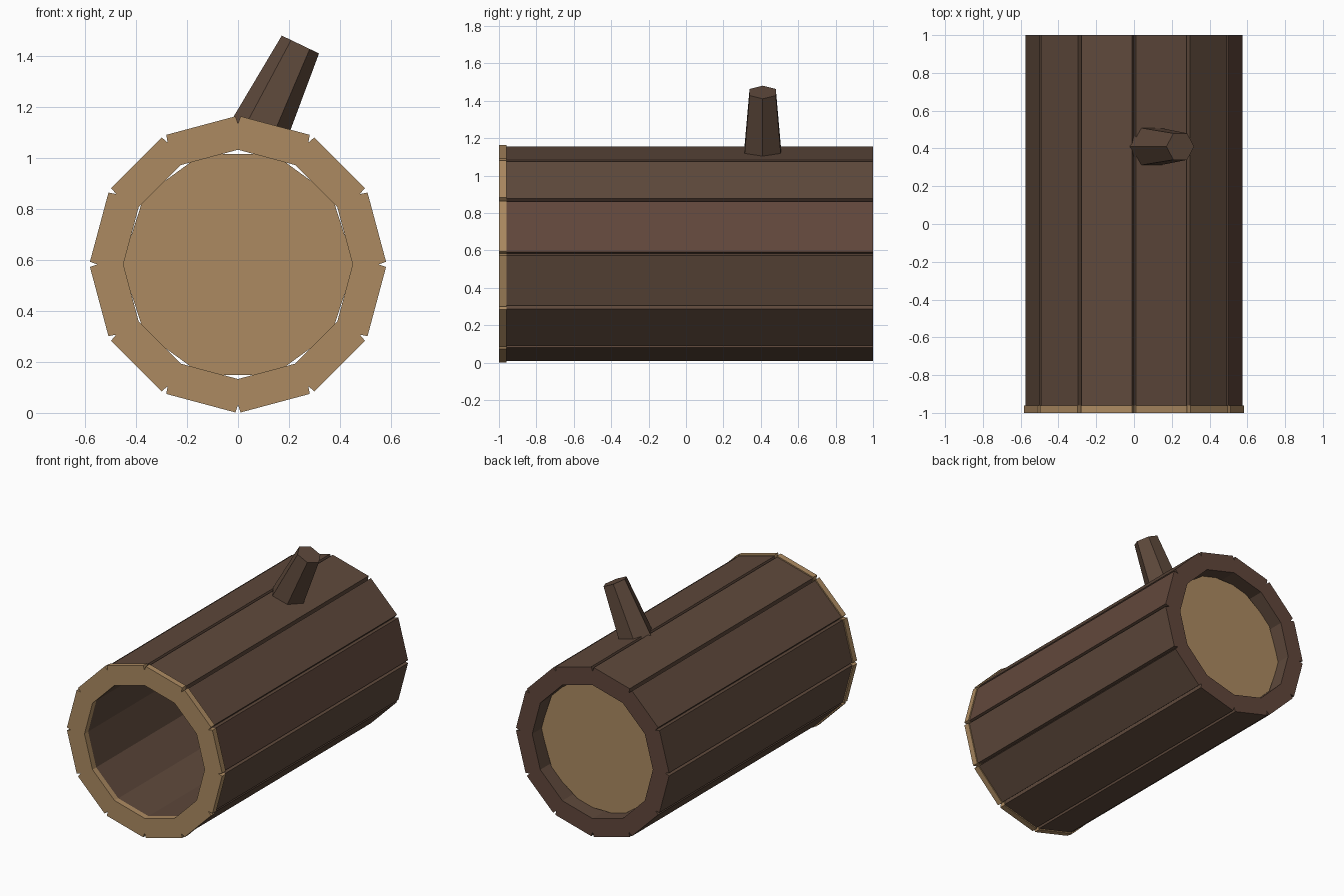
import bpy, bmesh, math
from mathutils import Vector

if "Cube" in bpy.data.objects:
    bpy.data.objects.remove(bpy.data.objects["Cube"])

CZ = 0.583      # height of the log axis
SIDES = 12


def material(name, rgb):
    m = bpy.data.materials.new(name)
    m.diffuse_color = (*rgb, 1)
    m.use_nodes = True
    m.node_tree.nodes["Principled BSDF"].inputs["Base Color"].default_value = m.diffuse_color
    return m


bark = material("bark_brown", (0.112, 0.066, 0.044))
bark_red = material("reddish_bark", (0.120, 0.063, 0.044))
tan = material("cut_wood_tan", (0.413, 0.254, 0.119))


def finish(bm, name, mats, recalc=True):
    if recalc:
        bmesh.ops.recalc_face_normals(bm, faces=bm.faces)
    me = bpy.data.meshes.new(name)
    bm.to_mesh(me)
    bm.free()
    for m in mats:
        me.materials.append(m)
    ob = bpy.data.objects.new(name, me)
    bpy.context.collection.objects.link(ob)
    return ob


def corner(r, k, n=SIDES):
    a = 2 * math.pi * k / n
    return Vector((r * math.cos(a), 0, CZ + r * math.sin(a)))


def grooved_tube(name, y0, y1, r_out, r_in, mats, front_end=True, t=0.035, depth=0.032):
    """Hollow twelve-sided tube with a V groove along every outer corner."""
    bm = bmesh.new()
    rings = []
    for y in (y0, y1):
        off = Vector((0, y, 0))
        outer, inner = [], []
        for k in range(SIDES):
            v = corner(r_out, k)
            before = v.lerp(corner(r_out, k - 1), t)
            after = v.lerp(corner(r_out, k + 1), t)
            outer.append([bm.verts.new(p + off) for p in
                          (before, corner(r_out - depth, k), after)])
            inner.append(bm.verts.new(corner(r_in, k) + off))
        rings.append((outer, inner))
    (oa, ia), (ob, ib) = rings
    for k in range(SIDES):
        n = (k + 1) % SIDES
        # groove walls, plank face and inner wall
        for i in (0, 1):
            bm.faces.new((oa[k][i], oa[k][i + 1], ob[k][i + 1], ob[k][i]))
        plank = bm.faces.new((oa[k][2], oa[n][0], ob[n][0], ob[k][2]))
        bm.faces.new((ia[k], ib[k], ib[n], ia[n]))
        if len(mats) > 1 and k == 0:
            plank.material_index = 1
        # end rings
        ends = [(ob, ib)] + ([(oa, ia)] if front_end else [])
        for o, i in ends:
            f = bm.faces.new((o[k][1], o[k][2], o[n][0], o[n][1], i[n], i[k]))
            if len(mats) > 1:
                f.material_index = 1
    return finish(bm, name, mats)


# Bark body and the pale sawn rim at the front
grooved_tube("log_bark", -0.96, 1.0, 0.576, 0.452, [bark, bark_red], front_end=False)
grooved_tube("front_cut_rim", -1.0, -0.96, 0.584, 0.45, [tan])

# Ten-sided wood plug recessed in the back opening
bm = bmesh.new()
bm.faces.new([bm.verts.new(corner(0.456, k, 10) + Vector((0, 0.9, 0)))
              for k in reversed(range(10))])
finish(bm, "back_plug", [tan], recalc=False)

# Tapered six-sided branch stub leaning to the right
tilt = math.radians(25.6)
axis = Vector((math.sin(tilt), 0, math.cos(tilt)))
side = Vector((math.cos(tilt), 0, -math.sin(tilt)))
top = Vector((0.245, 0.41, 1.446))
bm = bmesh.new()
loops = []
for dist, r in ((0.40, 0.117), (0.0, 0.081)):
    loops.append([bm.verts.new(top - axis * dist
                               + side * r * math.cos(k * math.pi / 3)
                               + Vector((0, r * math.sin(k * math.pi / 3), 0)))
                  for k in range(6)])
lo, hi = loops
for k in range(6):
    n = (k + 1) % 6
    bm.faces.new((lo[k], lo[n], hi[n], hi[k]))
bm.faces.new(hi)
bm.faces.new(lo[::-1])
finish(bm, "branch_stub", [bark])
